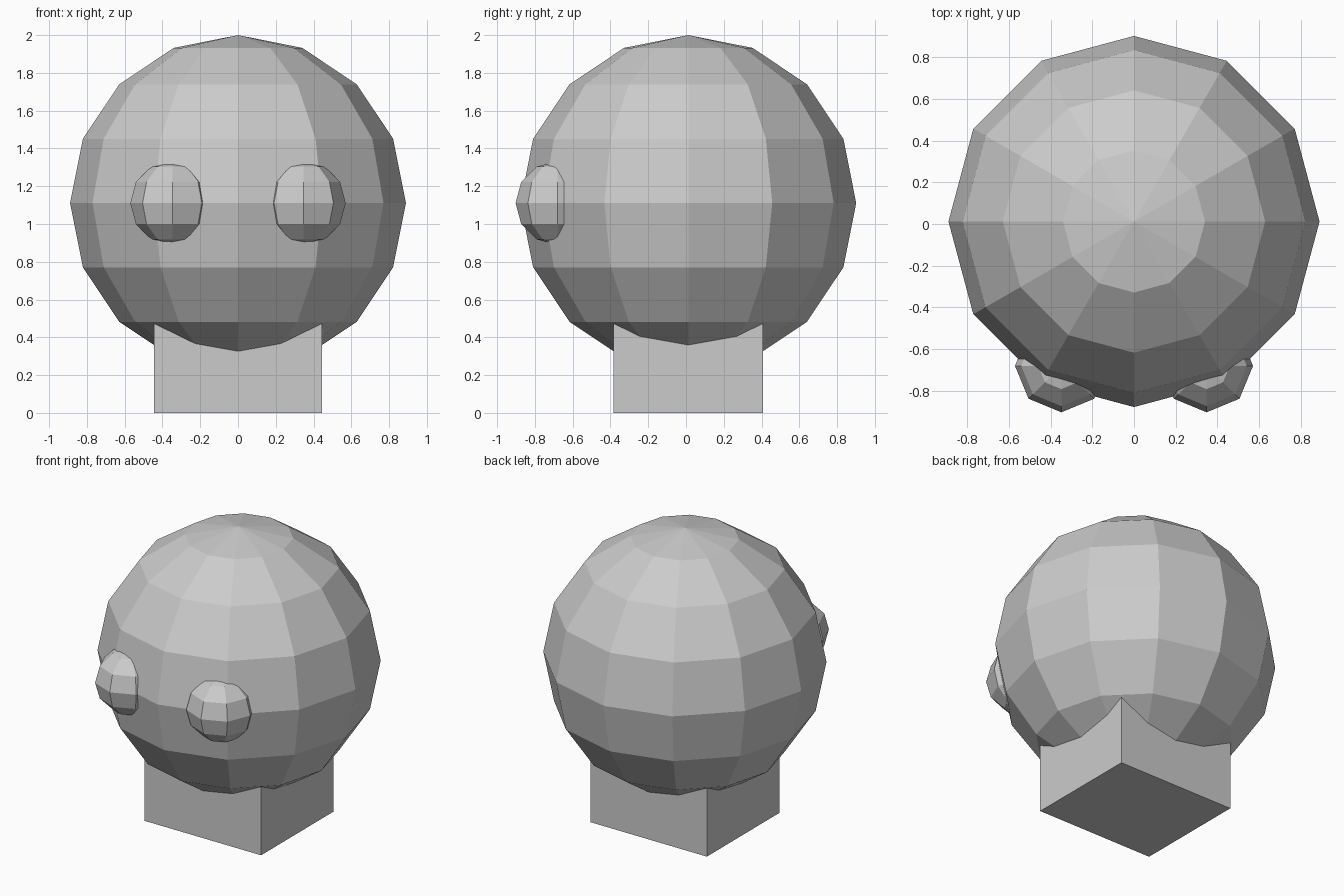
import bpy

if "Cube" in bpy.data.objects:
    bpy.data.objects.remove(bpy.data.objects["Cube"])

CY = 0.012   # depth centre of head and neck
CZ = 1.111   # height of head centre and eyes
HEAD_R = 0.889

grey = bpy.data.materials.new("plain grey")
grey.diffuse_color = (0.6, 0.6, 0.6, 1.0)
grey.use_nodes = True
grey.node_tree.nodes["Principled BSDF"].inputs["Base Color"].default_value = grey.diffuse_color


def finish(name):
    obj = bpy.context.object
    obj.name = name
    obj.data.materials.append(grey)
    return obj


def ball(name, segments, rings, radius, location):
    bpy.ops.mesh.primitive_uv_sphere_add(
        segments=segments, ring_count=rings, radius=radius, location=location)
    return finish(name)


# Faceted round head
ball("head", 12, 8, HEAD_R, (0, CY, CZ))

# Bulging eyes, partly sunk into the head
for side, x in (("left", -0.348), ("right", 0.348)):
    ball(side + "_eye", 8, 6, HEAD_R / 4, (x, -0.68, CZ))

# Block neck running up into the head
NECK_H = 0.79
bpy.ops.mesh.primitive_cube_add(size=1, location=(0, CY, NECK_H / 2))
bpy.context.object.scale = (HEAD_R, 0.79, NECK_H)
finish("neck")
bpy.ops.object.transform_apply(location=False, rotation=False, scale=True)
